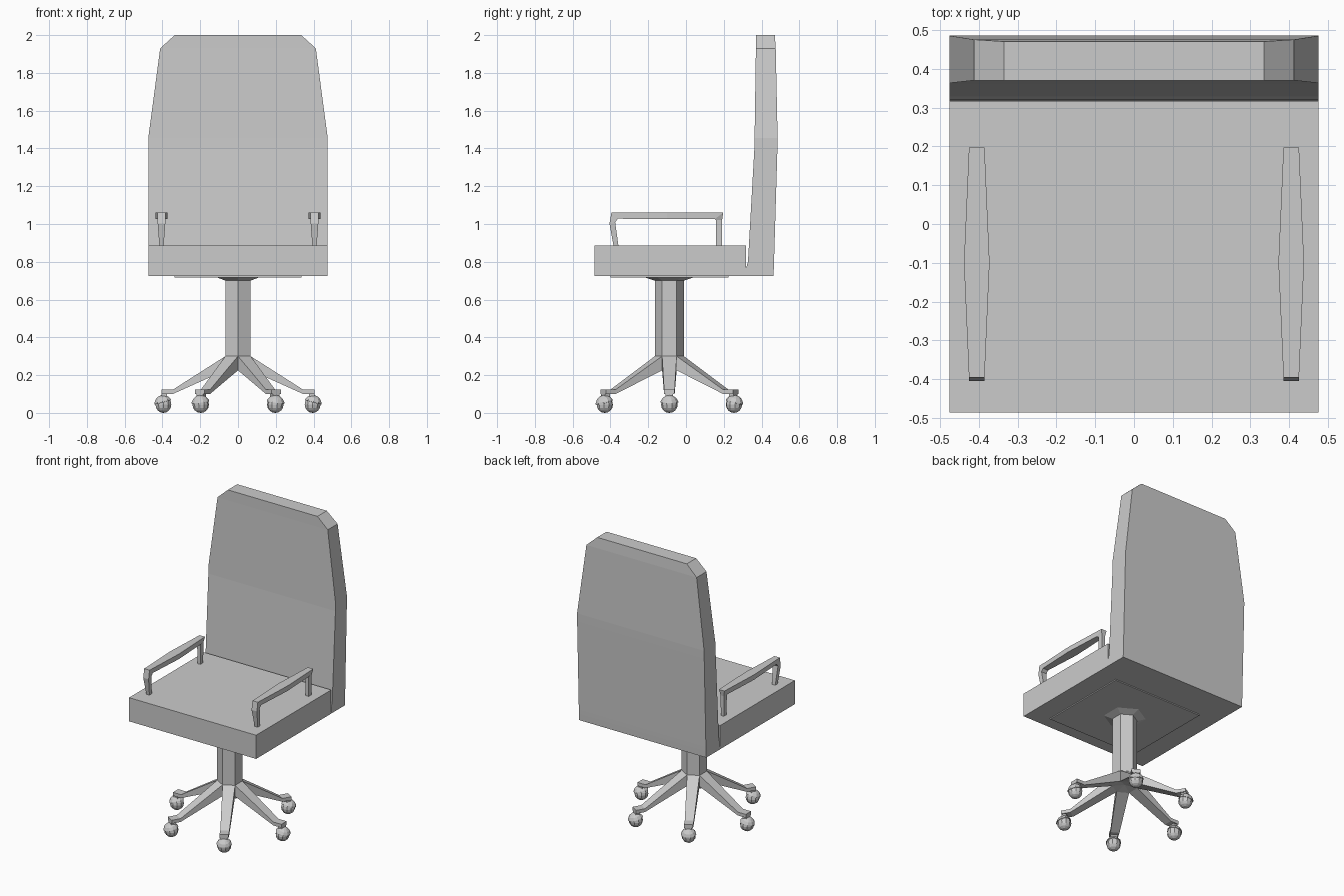
import bpy, bmesh
from math import radians, cos, sin
from mathutils import Matrix, Vector

if "Cube" in bpy.data.objects:
    bpy.data.objects.remove(bpy.data.objects["Cube"])

CY = -0.088  # y of the pedestal axis


def make(name, bm, matrix=Matrix()):
    bmesh.ops.recalc_face_normals(bm, faces=bm.faces)
    me = bpy.data.meshes.new(name)
    bm.to_mesh(me)
    bm.free()
    ob = bpy.data.objects.new(name, me)
    ob.matrix_world = matrix
    bpy.context.collection.objects.link(ob)
    return ob


def loft(name, sections, matrix=Matrix()):
    """Skin a list of equal-length rings and cap both ends."""
    bm = bmesh.new()
    rings = [[bm.verts.new(p) for p in s] for s in sections]
    n = len(rings[0])
    for a, b in zip(rings, rings[1:]):
        for i in range(n):
            j = (i + 1) % n
            bm.faces.new((a[i], a[j], b[j], b[i]))
    bm.faces.new(rings[0])
    bm.faces.new(rings[-1])
    return make(name, bm, matrix)


def rect(w, y0, y1, z):
    return [(-w, y0, z), (w, y0, z), (w, y1, z), (-w, y1, z)]


def hexagon(r, z):
    return [(r * cos(radians(30 + 60 * i)), CY + r * sin(radians(30 + 60 * i)), z)
            for i in range(6)]


# Seat cushion and the shallow plate below it
loft("seat", [rect(0.475, -0.485, 0.317, 0.725), rect(0.475, -0.485, 0.317, 0.885)])
loft("seat_plate", [rect(0.335, -0.40, 0.225, 0.718), rect(0.335, -0.40, 0.225, 0.726)])

# Backrest: half width, front y, back y, height
back = [(0.475, 0.317, 0.463, 0.725), (0.475, 0.319, 0.465, 0.77),
        (0.475, 0.328, 0.466, 0.80), (0.475, 0.362, 0.484, 1.40),
        (0.475, 0.363, 0.485, 1.455), (0.412, 0.370, 0.475, 1.93),
        (0.335, 0.370, 0.470, 2.0)]
loft("backrest", [rect(*row) for row in back])

# Armrests: outer (y, z), inner (y, z), half width along the bent bar
arm = [(0.191, 0.88, 0.160, 0.88, 0.011), (0.191, 1.02, 0.160, 1.02, 0.012),
       (0.197, 1.06, 0.152, 1.026, 0.020), (-0.10, 1.06, -0.10, 1.026, 0.033),
       (-0.395, 1.06, -0.36, 1.028, 0.020), (-0.405, 1.002, -0.375, 1.010, 0.020),
       (-0.383, 0.88, -0.357, 0.88, 0.011)]
for side, x in (("left", -0.405), ("right", 0.405)):
    loft("armrest_" + side,
         [[(x - w, oy, oz), (x + w, oy, oz), (x + w, iy, iz), (x - w, iy, iz)]
          for oy, oz, iy, iz, w in arm])

# Hexagonal column with a flared top
loft("column", [hexagon(0.077, 0.30), hexagon(0.077, 0.705)])
loft("column_flare", [hexagon(0.077, 0.70), hexagon(0.13, 0.718)])

# Six legs with casters: radius, bottom z, top z, half width
leg = [(0.0, 0.24, 0.30, 0.001), (0.067, 0.225, 0.30, 0.0385), (0.345, 0.10, 0.123, 0.028),
       (0.405, 0.10, 0.123, 0.028)]
for i in range(6):
    m = Matrix.Translation((0, CY, 0)) @ Matrix.Rotation(radians(60 * i), 4, 'Z')
    loft(f"leg_{i}", [[(r, -w, b), (r, w, b), (r, w, t), (r, -w, t)]
                      for r, b, t, w in leg], m)
    # Stem
    loft(f"caster_stem_{i}", [[(0.395 + a, b, z) for a, b in
                               ((-.02, -.02), (.01, -.02), (.01, .02), (-.02, .02))]
                              for z in (0.08, 0.102)], m)
    # Ball wheel
    bm = bmesh.new()
    bmesh.ops.create_uvsphere(bm, u_segments=10, v_segments=8, radius=0.044)
    make(f"caster_ball_{i}", bm, m @ Matrix.Translation((0.395, 0, 0.044)))
    # Open hood tilted over the ball
    bm = bmesh.new()
    bmesh.ops.create_uvsphere(bm, u_segments=10, v_segments=8, radius=0.050)
    bmesh.ops.bisect_plane(bm, geom=bm.verts[:] + bm.edges[:] + bm.faces[:],
                           plane_co=(0, 0, 0.012), plane_no=Vector((0, 0, 1)),
                           clear_inner=True)
    hood = make(f"caster_hood_{i}", bm, m @ Matrix.Translation((0.395, 0, 0.045))
                @ Matrix.Rotation(radians(15), 4, 'Y'))
    mod = hood.modifiers.new("thickness", 'SOLIDIFY')
    mod.thickness = 0.004
